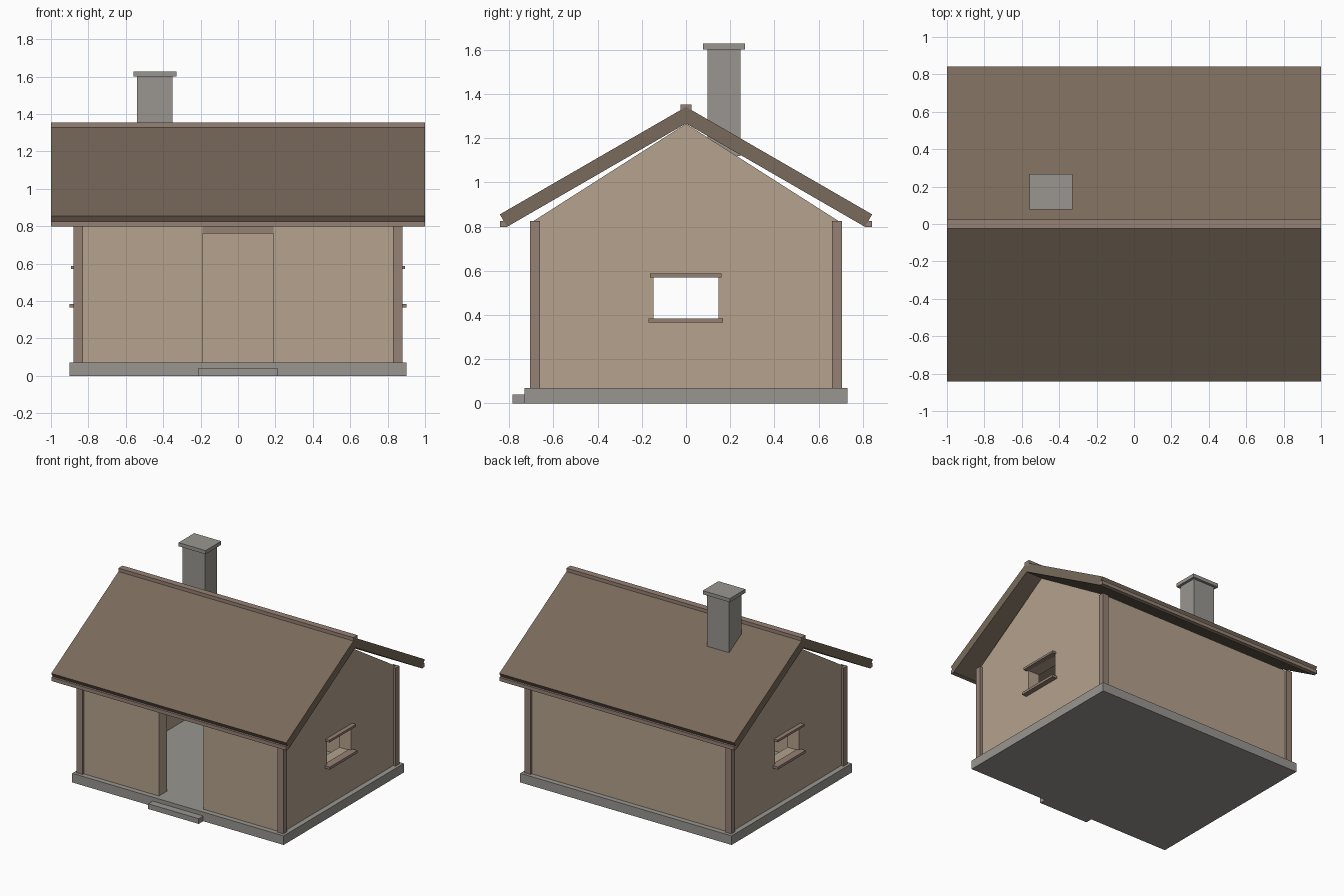
import bpy, bmesh
from math import sin, cos, tan, radians
from mathutils import Vector

if "Cube" in bpy.data.objects:
    bpy.data.objects.remove(bpy.data.objects["Cube"])


def material(name, rgb):
    m = bpy.data.materials.new(name)
    m.diffuse_color = (*rgb, 1)
    m.use_nodes = True
    m.node_tree.nodes["Principled BSDF"].inputs["Base Color"].default_value = m.diffuse_color
    return m


WALL = material("plaster", (0.46, 0.36, 0.27))
TRIM = material("trim_wood", (0.30, 0.22, 0.175))
ROOF = material("roof_wood", (0.19, 0.145, 0.105))
STONE = material("stone", (0.32, 0.305, 0.28))


def extrude_x(name, profile, x0, x1, mat):
    """Extrude a closed (y, z) profile from x0 to x1."""
    bm = bmesh.new()
    face = bm.faces.new([bm.verts.new((x0, y, z)) for y, z in profile])
    out = bmesh.ops.extrude_face_region(bm, geom=[face])
    moved = [v for v in out["geom"] if isinstance(v, bmesh.types.BMVert)]
    bmesh.ops.translate(bm, vec=Vector((x1 - x0, 0, 0)), verts=moved)
    bmesh.ops.recalc_face_normals(bm, faces=bm.faces)
    me = bpy.data.meshes.new(name)
    bm.to_mesh(me)
    bm.free()
    ob = bpy.data.objects.new(name, me)
    bpy.context.collection.objects.link(ob)
    if mat:
        me.materials.append(mat)
    return ob


def box(name, x, y, z, mat=None):
    profile = [(y[0], z[0]), (y[1], z[0]), (y[1], z[1]), (y[0], z[1])]
    return extrude_x(name, profile, x[0], x[1], mat)


def mirror(ob, x=False, y=False):
    mod = ob.modifiers.new("mirror", 'MIRROR')
    mod.use_axis = (x, y, False)
    return ob


BASE, EAVE, APEX = 0.07, 0.825, 1.265
WX, WY, T = 0.86, 0.69, 0.10          # wall outer faces and thickness
DOOR_X, DOOR_TOP = 0.19, 0.76

# Foundation and doorstep
box("foundation", (-0.90, 0.90), (-0.73, 0.73), (0, BASE), STONE)
box("doorstep", (-0.215, 0.215), (-0.785, -0.73), (0, 0.04), STONE)

# Gable walls with a window hole each
gable = extrude_x("gable_wall", [(-WY, BASE), (WY, BASE), (WY, EAVE), (0, APEX), (-WY, EAVE)],
                  WX - T, WX, WALL)
cutter = box("window_cutter", (0.6, 1.0), (-0.148, 0.146), (0.38, 0.57))
cutter.hide_render = True
cutter.hide_set(True)
cut = gable.modifiers.new("window", 'BOOLEAN')
cut.operation, cut.object, cut.solver = 'DIFFERENCE', cutter, 'EXACT'
mirror(gable, x=True)

# Back wall, front wall halves and door lintel
inner = WX - T
box("back_wall", (-inner, inner), (WY - T, WY), (BASE, EAVE), WALL)
mirror(box("front_wall", (DOOR_X, inner), (-WY, T - WY), (BASE, EAVE), WALL), x=True)
box("door_lintel", (-DOOR_X, DOOR_X), (-WY, T - WY), (DOOR_TOP, EAVE), TRIM)

# Corner posts
mirror(box("corner_post", (0.83, 0.88), (0.66, 0.705), (BASE, EAVE), TRIM), x=True, y=True)

# Window sill and head trim
mirror(box("window_sill", (0.84, 0.90), (-0.17, 0.168), (0.365, 0.385), TRIM), x=True)
mirror(box("window_head", (0.84, 0.893), (-0.163, 0.16), (0.57, 0.587), TRIM), x=True)

# Roof slabs: 30 degree pitch with square-cut eaves
pitch, thick, edge_y, edge_z = radians(30), 0.065, 0.842, 0.855
top = edge_z + edge_y * tan(pitch)
slab = [(0, top), (edge_y, edge_z),
        (edge_y - thick * sin(pitch), edge_z - thick * cos(pitch)),
        (0, top - thick / cos(pitch))]
mirror(extrude_x("roof_slab", slab, -1, 1, ROOF), y=True)

# Ridge cap and eave boards
box("ridge_cap", (-1, 1), (-0.025, 0.025), (1.31, 1.353), TRIM)
mirror(box("eave_board", (-1, 1), (0.81, 0.842), (0.797, 0.825), TRIM), y=True)

# Chimney and its cap
box("chimney", (-0.54, -0.35), (0.097, 0.247), (1.12, 1.60), STONE)
box("chimney_cap", (-0.56, -0.33), (0.077, 0.267), (1.60, 1.628), STONE)
